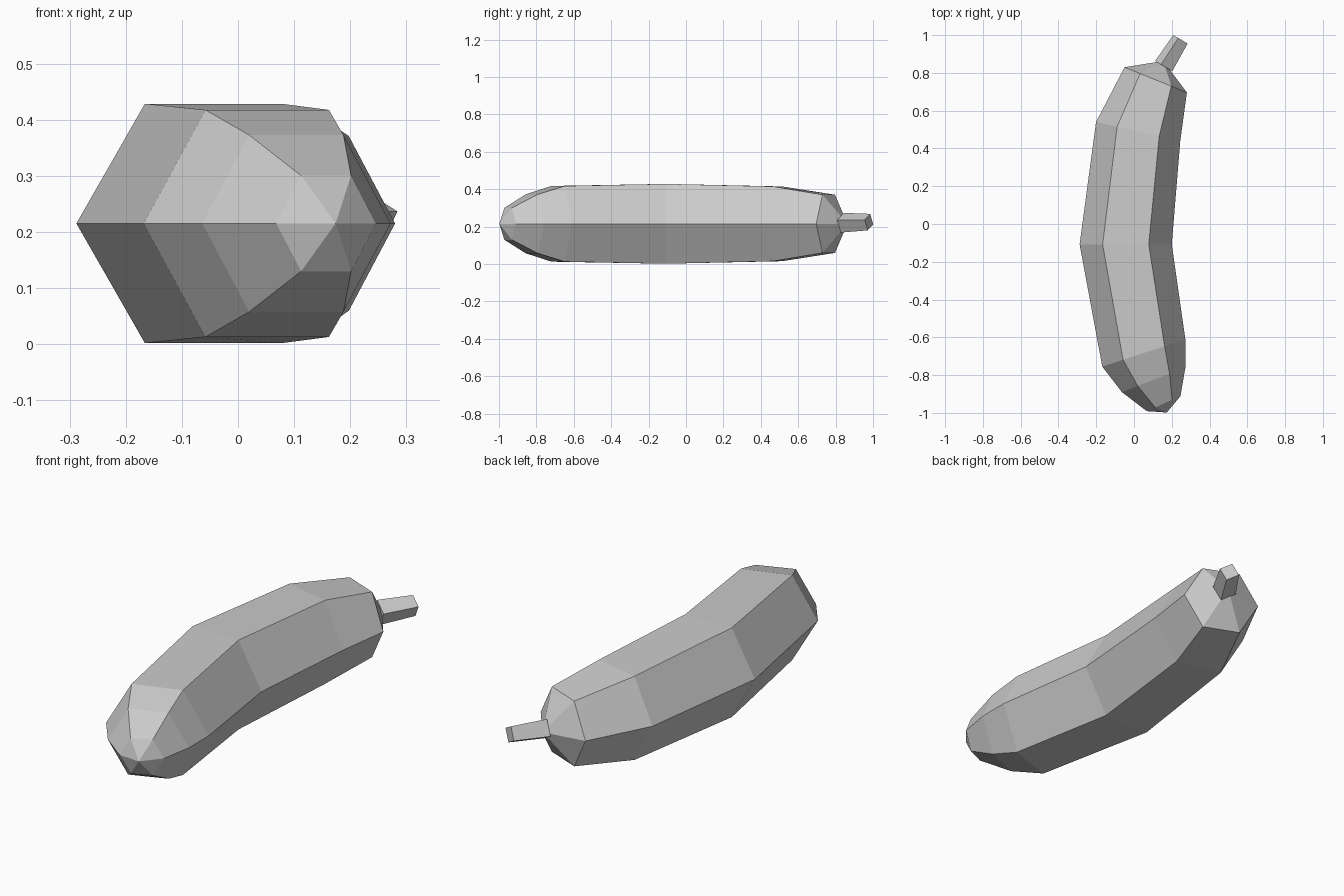
import bpy, bmesh
from mathutils import Vector

cube = bpy.data.objects.get("Cube")
if cube:
    bpy.data.objects.remove(cube, do_unlink=True)

grey = bpy.data.materials.new("plain_grey")
grey.use_nodes = True
COLOUR = (0.6, 0.6, 0.6, 1)
grey.diffuse_color = COLOUR
grey.node_tree.nodes["Principled BSDF"].inputs["Base Color"].default_value = COLOUR


def loft(name, rings, start_tip=None, end_tip=None):
    """Skin a row of point rings; each end closes to a tip or a flat cap."""
    bm = bmesh.new()
    loops = [[bm.verts.new(p) for p in ring] for ring in rings]
    n = len(loops[0])
    for a, b in zip(loops, loops[1:]):
        for i in range(n):
            j = (i + 1) % n
            bm.faces.new((a[i], a[j], b[j], b[i]))
    for loop, tip in ((loops[0], start_tip), (loops[-1], end_tip)):
        if tip is None:
            bm.faces.new(loop)
        else:
            v = bm.verts.new(tip)
            for i in range(n):
                bm.faces.new((loop[i], loop[(i + 1) % n], v))
    bmesh.ops.recalc_face_normals(bm, faces=bm.faces)
    mesh = bpy.data.meshes.new(name)
    bm.to_mesh(mesh)
    bm.free()
    mesh.materials.append(grey)
    obj = bpy.data.objects.new(name, mesh)
    bpy.context.collection.objects.link(obj)
    return obj


MID = 0.215


def hexagon(x, y, dx, dy):
    """Upright hexagon, with its two side corners at the given offset."""
    side = Vector((dx, dy, 0))
    up = Vector((0, 0, side.length * 0.874))
    c = Vector((x, y, MID))
    return [c + side, c + side / 2 + up, c - side / 2 + up,
            c - side, c - side / 2 - up, c + side / 2 - up]


# Curved body: centre and side offset of each ring, front to back
sections = [
    (0.157, -0.951, 0.089, 0.040),
    (0.104, -0.825, 0.168, 0.065),
    (0.052, -0.683, 0.220, 0.072),
    (-0.044, -0.108, 0.244, 0.000),
    (0.022, 0.490, 0.223, -0.050),
    (0.115, 0.763, 0.165, -0.067),
]
loft("body", [hexagon(*s) for s in sections],
     (0.174, -0.998, MID), (0.155, 0.863, MID))


# Four-sided stem, slightly twisted and tapered
def diamond(x, y, z, r):
    c = Vector((x, y, z))
    a = Vector((-0.25, 0.15, 0.96)) * r
    b = Vector((0.83, -0.49, 0.27)) * r
    return [c + a, c + b, c - a, c - b]


loft("stem", [diamond(0.157, 0.836, 0.221, 0.055),
              diamond(0.246, 0.978, 0.224, 0.046)])
